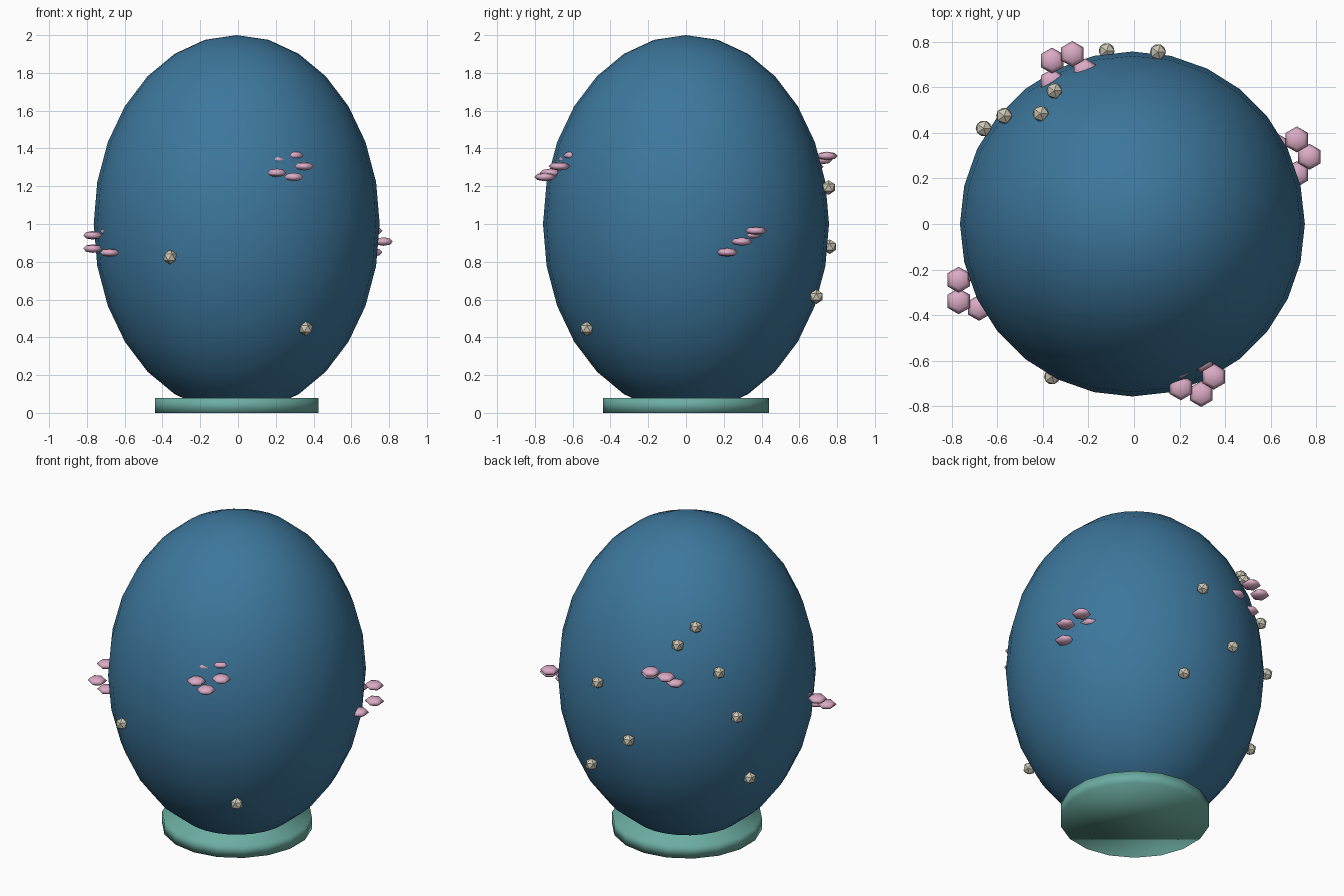
import bpy
from math import sin, cos, radians

cube = bpy.data.objects.get("Cube")
if cube:
    bpy.data.objects.remove(cube, do_unlink=True)


def material(name, rgb):
    m = bpy.data.materials.new(name)
    m.use_nodes = True
    color = (*rgb, 1.0)
    m.diffuse_color = color
    m.node_tree.nodes["Principled BSDF"].inputs["Base Color"].default_value = color
    return m


def finish(name, mat, scale=(1, 1, 1), smooth=True):
    """Name, scale, colour and shade the object just added."""
    ob = bpy.context.object
    ob.name = name
    ob.scale = scale
    bpy.ops.object.transform_apply(location=False, rotation=False, scale=True)
    ob.data.materials.append(mat)
    if smooth:
        bpy.ops.object.shade_smooth()
    return ob


blue = material("deep blue", (0.046, 0.185, 0.335))
teal = material("sea green", (0.15, 0.42, 0.36))
pink = material("soft pink", (0.71, 0.41, 0.56))
stone = material("pale stone", (0.61, 0.58, 0.47))

CENTRE_X = -0.007

# Egg-shaped body
bpy.ops.mesh.primitive_uv_sphere_add(segments=28, ring_count=14, radius=1,
                                     location=(CENTRE_X, 0, 1))
finish("egg_body", blue, (0.757, 0.757, 1))

# Round stand under the egg
bpy.ops.mesh.primitive_cylinder_add(vertices=18, radius=0.44, depth=0.08,
                                    location=(CENTRE_X, 0, 0.04))
finish("stand", teal)

# Flowers: five flattened petals on a tilted ring
flowers = {
    "front": (0.27, -0.67, 1.306),
    "left": (0.69, 0.295, 0.907),
    "back": (-0.295, 0.67, 1.303),
    "right": (-0.705, -0.292, 0.905),
}
for side, (x, y, z) in flowers.items():
    for i in range(5):
        a = radians(72 * i)
        spot = (x + 0.08 * cos(a), y + 0.08 * sin(a), z + 0.06 * sin(a))
        bpy.ops.mesh.primitive_uv_sphere_add(segments=6, ring_count=4,
                                             radius=0.057, location=spot)
        finish(f"{side}_petal_{i + 1}", pink, (1, 1, 0.4))

# Faceted pebbles scattered over the surface
pebbles = [
    (-0.36, -0.67, 0.825), (0.36, -0.525, 0.445),
    (-0.12, 0.76, 0.88), (0.105, 0.755, 1.193),
    (-0.35, 0.585, 1.49), (-0.57, 0.475, 1.33),
    (-0.66, 0.42, 1.045), (-0.41, 0.485, 1.585),
    (0.194, 0.69, 0.615), (-0.652, 0.28, 0.596),
]
for i, spot in enumerate(pebbles):
    bpy.ops.mesh.primitive_ico_sphere_add(subdivisions=1, radius=0.039,
                                          location=spot)
    finish(f"pebble_{i + 1}", stone, smooth=False)
